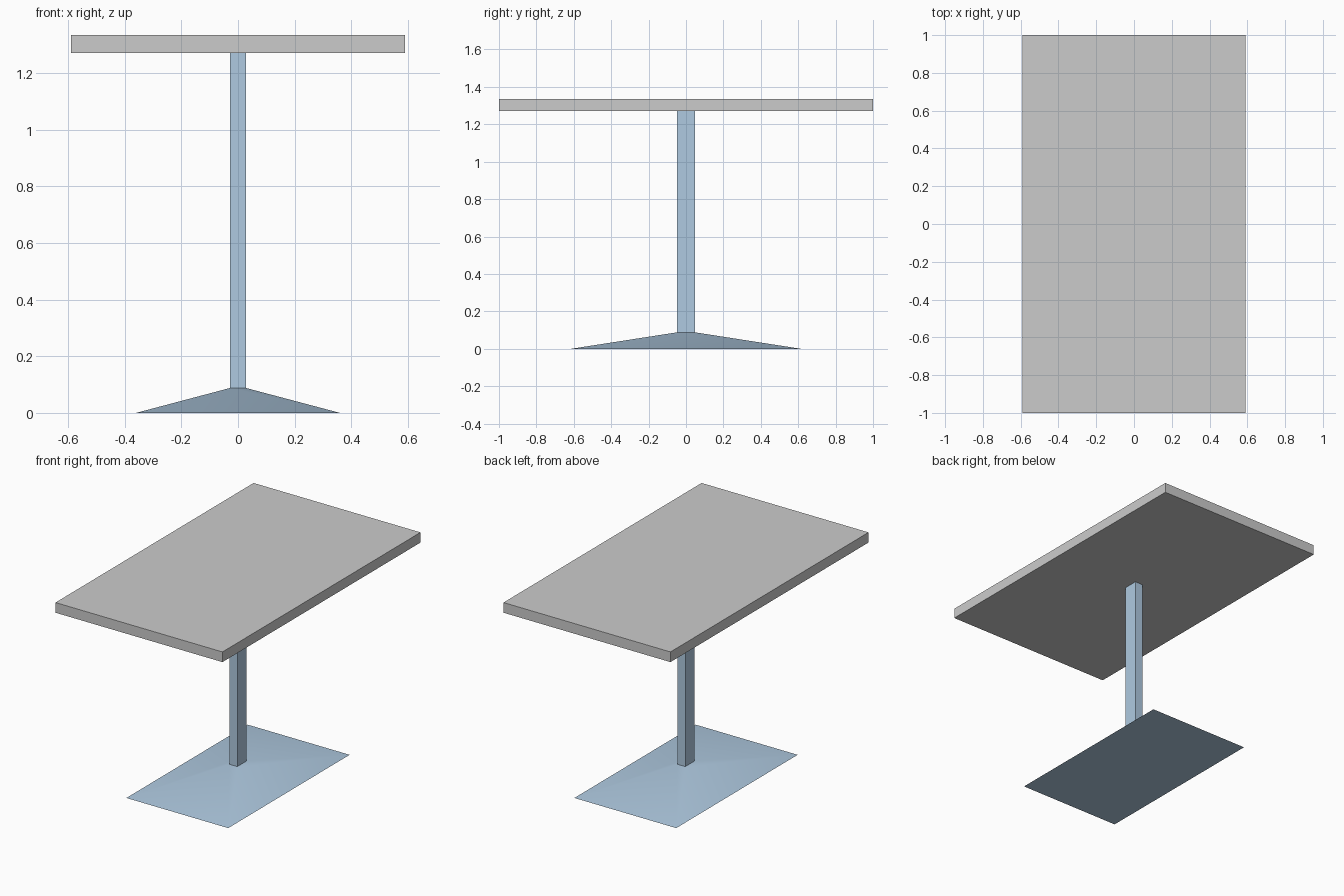
import bpy, bmesh
from math import radians

if "Cube" in bpy.data.objects:
    bpy.data.objects.remove(bpy.data.objects["Cube"])

metal = bpy.data.materials.new("blue_grey_metal")
metal.diffuse_color = (0.43, 0.59, 0.75, 1)
metal.use_nodes = True
metal.node_tree.nodes["Principled BSDF"].inputs["Base Color"].default_value = metal.diffuse_color


def tapered_box(name, bottom, top, z0, z1, material=None):
    """Box centred on the z axis with separate bottom and top half sizes."""
    bm = bmesh.new()
    bmesh.ops.create_cube(bm, size=2)
    for v in bm.verts:
        hx, hy = top if v.co.z > 0 else bottom
        v.co = (v.co.x * hx, v.co.y * hy, z1 if v.co.z > 0 else z0)
    mesh = bpy.data.meshes.new(name)
    bm.to_mesh(mesh)
    bm.free()
    obj = bpy.data.objects.new(name, mesh)
    bpy.context.collection.objects.link(obj)
    if material:
        mesh.materials.append(material)
    return obj


POST = (0.028, 0.047)

# Table top slab
tapered_box("table_top", (0.59, 1.0), (0.59, 1.0), 1.27, 1.335)

# Central post
tapered_box("post", POST, POST, 0.088, 1.27, metal)

# Low pyramid foot, softly shaded across its slopes
foot = tapered_box("foot", (0.36, 0.613), POST, 0.0, 0.088, metal)
bpy.context.view_layer.objects.active = foot
foot.select_set(True)
bpy.ops.object.shade_smooth_by_angle(angle=radians(30))
